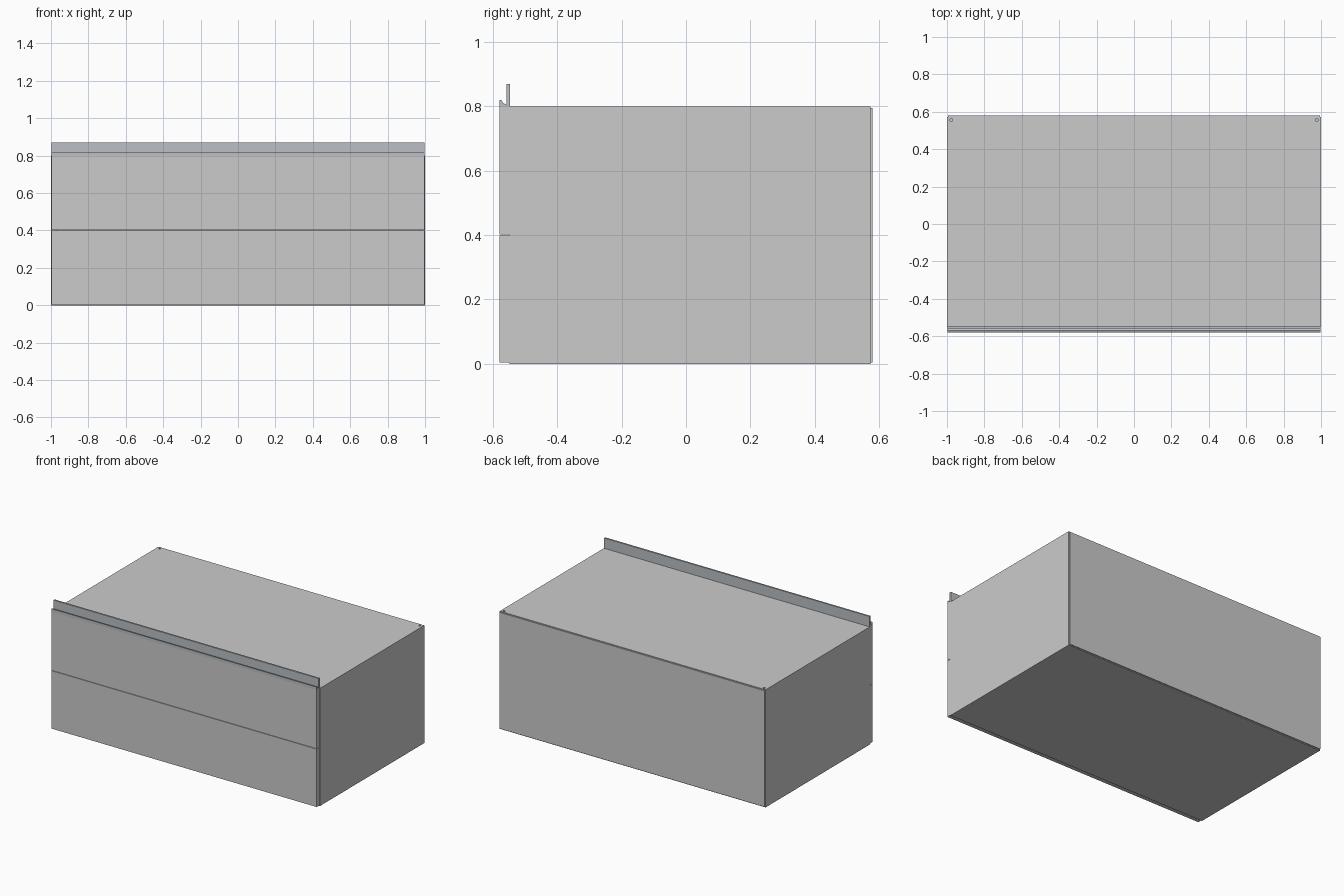
import bpy, bmesh

if "Cube" in bpy.data.objects:
    bpy.data.objects.remove(bpy.data.objects["Cube"])


def box(name, x, y, z):
    bm = bmesh.new()
    bmesh.ops.create_cube(bm, size=1)
    for v in bm.verts:
        for i, (a, b) in enumerate((x, y, z)):
            v.co[i] = a if v.co[i] < 0 else b
    return finish(name, bm)


def finish(name, bm):
    bmesh.ops.recalc_face_normals(bm, faces=bm.faces)
    me = bpy.data.meshes.new(name)
    bm.to_mesh(me)
    bm.free()
    ob = bpy.data.objects.new(name, me)
    bpy.context.collection.objects.link(ob)
    return ob


T = 0.03                      # board thickness
F, B = -0.548, 0.573          # carcass front and back

# carcass boards
box("bottom_board", (-1 + T, 1 - T), (F, B), (0, T))
top = box("top_board", (-1 + T, 1 - T), (F, B), (0.8 - T, 0.8))
for side, s in (("left", -1), ("right", 1)):
    x = sorted((s, s * (1 - T)))
    board = box(side + "_side_board", x, (F, B), (0, 0.8))
    # small square fixing holes in the rear top corners
    cut = box(side + "_hole_cutter", (s * 0.978 - 0.007, s * 0.978 + 0.007),
              (0.55, 0.562), (0.785, 0.82))
    cut.hide_render = True
    cut.hide_set(True)
    mod = board.modifiers.new("hole", 'BOOLEAN')
    mod.object = cut
    mod.solver = 'EXACT'

# back panel, slightly inset
box("back_panel", (-0.995, 0.995), (B, 0.58), (0.005, 0.795))

# two front panels with a narrow gap
box("lower_front", (-0.998, 0.998), (-0.58, F), (0.005, 0.3985))
box("upper_front", (-0.998, 0.998), (-0.58, F), (0.4015, 0.8))

# grip rail extruded along the top front edge
profile = [(-0.58, 0.8), (-0.58, 0.82), (-0.573, 0.82), (-0.569, 0.811),
           (-0.558, 0.805), (-0.558, 0.87), (-0.546, 0.87), (-0.546, 0.8)]
bm = bmesh.new()
face = bm.faces.new([bm.verts.new((-0.998, y, z)) for y, z in profile])
ext = bmesh.ops.extrude_face_region(bm, geom=[face])
bmesh.ops.translate(bm, vec=(1.996, 0, 0),
                    verts=[g for g in ext["geom"] if isinstance(g, bmesh.types.BMVert)])
rail = finish("grip_rail", bm)
mat = bpy.data.materials.new("rail_metal")
mat.diffuse_color = (0.5, 0.53, 0.56, 1)
mat.use_nodes = True
mat.node_tree.nodes["Principled BSDF"].inputs["Base Color"].default_value = mat.diffuse_color
rail.data.materials.append(mat)
